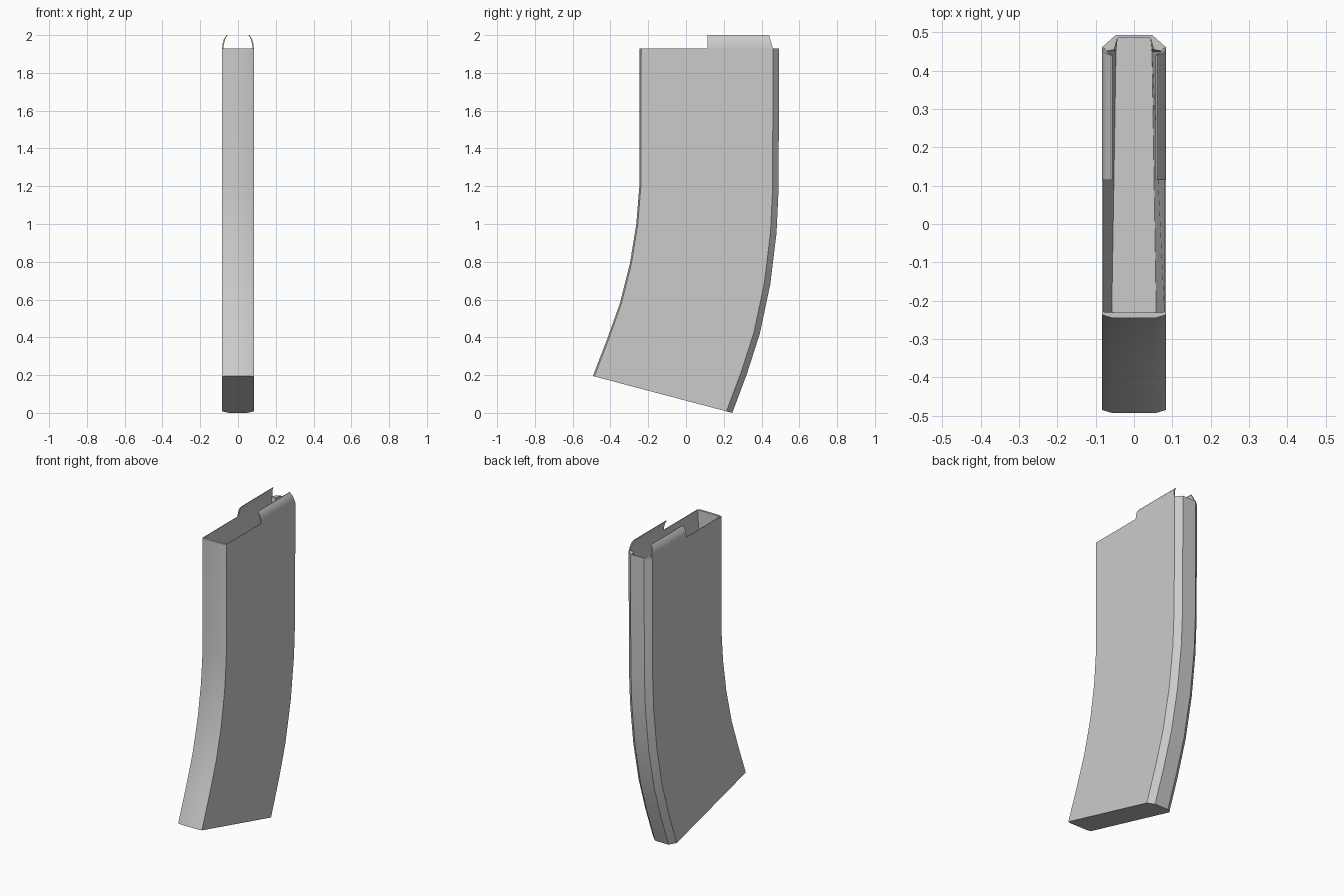
import bpy, bmesh, math
from mathutils import Vector

if "Cube" in bpy.data.objects:
    bpy.data.objects.remove(bpy.data.objects["Cube"])


def finish(bm, name):
    bmesh.ops.recalc_face_normals(bm, faces=bm.faces)
    me = bpy.data.meshes.new(name)
    bm.to_mesh(me)
    bm.free()
    ob = bpy.data.objects.new(name, me)
    bpy.context.collection.objects.link(ob)
    bpy.ops.object.select_all(action='DESELECT')
    bpy.context.view_layer.objects.active = ob
    ob.select_set(True)
    bpy.ops.object.shade_smooth_by_angle(angle=math.radians(25))
    return ob


def ring(bm, half):
    """Closed ring from right-hand points, mirrored to the left."""
    pts = half + [(-x, y, z) for x, y, z in reversed(half)]
    return [bm.verts.new(p) for p in pts]


def bridge(bm, a, b):
    n = len(a)
    for i in range(n):
        j = (i + 1) % n
        bm.faces.new((a[i], a[j], b[j], b[i]))


# Curved body: front and back edge (y, z) at each station, bottom to top
FRONT = [(-.493, .195), (-.418, .39), (-.35, .58), (-.297, .79),
         (-.263, 1.0), (-.247, 1.2), (-.245, 1.93)]
BACK = [(.245, 0), (.322, .205), (.391, .42), (.446, .68),
        (.479, .95), (.49, 1.18), (.493, 1.93)]

bm = bmesh.new()
rings = []
for f, b in zip(FRONT, BACK):
    f, b = Vector(f), Vector(b)
    d = (b - f).normalized()
    length = (b - f).length
    section = [(.058, 0), (.084, .008), (.084, length - .032),
               (.066, length - .016), (.048, length)]
    rings.append(ring(bm, [(x, *(f + d * s)) for x, s in section]))
bm.faces.new(rings[0])
for a, b in zip(rings, rings[1:]):
    bridge(bm, a, b)

# Open mouth: thin rim, then walls tapering down to the inner floor
mouth = [(.065, -.231), (.079, -.23), (.079, .45), (.052, .455), (.043, .485)]
floor = [(.05, -.231), (.058, -.23), (.047, .45), (.046, .455), (.043, .485)]
rim = ring(bm, [(x, y, 1.93) for x, y in mouth])
base = ring(bm, [(x, y, 1.6) for x, y in floor])
bridge(bm, rings[-1], rim)
bridge(bm, rim, base)
bm.faces.new(base)
finish(bm, "magazine_body")

# Feed lips: thin curved strips leaning inward
OUTER = [(.084, 1.93), (.0815, 1.955), (.0745, 1.98), (.060, 2.0)]
INNER = [(.056, 2.0), (.067, 1.98), (.074, 1.955), (.077, 1.93)]
for side, name in ((1, "feed_lip_right"), (-1, "feed_lip_left")):
    bm = bmesh.new()
    ends = []
    for back in (False, True):
        ends.append([bm.verts.new((side * x,
                                   .46 - .02 * (z - 1.93) / .07 if back else .115,
                                   z)) for x, z in OUTER + INNER])
    bridge(bm, *ends)
    # End caps as quads, since the section is crescent shaped
    for e in ends:
        for i in range(3):
            bm.faces.new((e[i], e[i + 1], e[6 - i], e[7 - i]))
    finish(bm, name)
